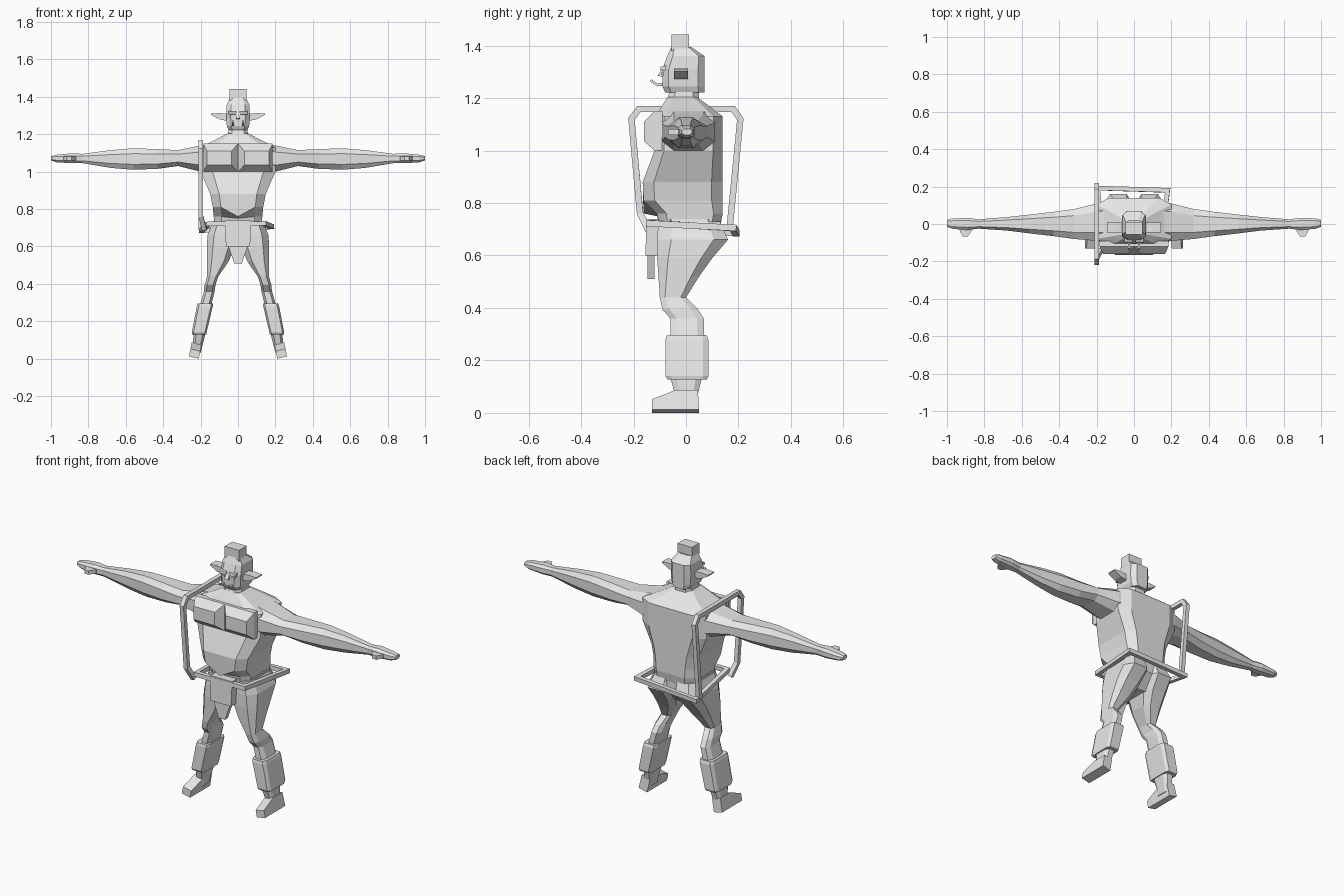
import bpy, bmesh, math
from mathutils import Vector

grey = bpy.data.materials.new("plain grey")
grey.diffuse_color = (0.8, 0.8, 0.8, 1)


def finish(name, bm, mirror=False):
    """Turn a bmesh into an object, adding a mirrored copy if asked."""
    if mirror:
        copy = bmesh.ops.duplicate(bm, geom=bm.verts[:] + bm.edges[:] + bm.faces[:])
        for v in copy["geom"]:
            if isinstance(v, bmesh.types.BMVert):
                v.co.x = -v.co.x
    bmesh.ops.recalc_face_normals(bm, faces=bm.faces[:])
    me = bpy.data.meshes.new(name)
    bm.to_mesh(me)
    bm.free()
    me.materials.append(grey)
    ob = bpy.data.objects.new(name, me)
    bpy.context.collection.objects.link(ob)
    return ob


def skin(bm, rings):
    """Join rings of points with quads and close both ends."""
    loops = [[bm.verts.new(p) for p in r] for r in rings]
    n = len(loops[0])
    for a, b in zip(loops, loops[1:]):
        for i in range(n):
            bm.faces.new((a[i], a[(i + 1) % n], b[(i + 1) % n], b[i]))
    bm.faces.new(loops[0][::-1])
    bm.faces.new(loops[-1])


def section(u0, u1, v0, v1, cu, cv):
    """Rectangle with cut corners; cu and cv are fractions of its size."""
    a, b = (u1 - u0) * cu, (v1 - v0) * cv
    return [(u0 + a, v0), ((u0 + u1) / 2, v0), (u1 - a, v0), (u1, v0 + b), (u1, v1 - b),
            (u1 - a, v1), (u0 + a, v1), (u0, v1 - b), (u0, v0 + b)]


def loft(name, rows, cu=0.2, cv=0.2, axis="z", mirror=False, dip=None):
    """Rows are (position, u0, u1, v0, v1) along the z or x axis."""
    rings = []
    for k, (t, *box) in enumerate(rows):
        ring = [(u, v, t) if axis == "z" else (t, u, v) for u, v in section(*box, cu, cv)]
        if dip and k in dip:
            x, y, z = ring[1]
            ring[1] = (x, y, z - dip[k])
        rings.append(ring)
    bm = bmesh.new()
    skin(bm, rings)
    return finish(name, bm, mirror)


def prism(name, points, x0, x1, mirror=False):
    """Side outline of (y, z) points extruded across x."""
    bm = bmesh.new()
    skin(bm, [[(x, y, z) for y, z in points] for x in (x0, x1)])
    return finish(name, bm, mirror)


def bar(name, points, r, closed=False, mirror=False):
    """Square bar following a path, with mitred corners."""
    pts = [Vector(p) for p in points]
    if closed:
        pts.append(pts[0])
    rings = []
    for i, p in enumerate(pts):
        a = pts[i] - pts[i - 1] if i else None
        b = pts[i + 1] - p if i + 1 < len(pts) else None
        if closed and a is None:
            a = pts[0] - pts[-2]
        if closed and b is None:
            b = pts[1] - pts[0]
        a, b = (a or b).normalized(), (b or a).normalized()
        d = (a + b).normalized()
        ref = Vector((0, 0, 1)) if closed else Vector((1, 0, 0))
        s = d.cross(ref).normalized()
        t = s.cross(d)
        w = r / max(0.5, d.dot(b))
        rings.append([p + s * w * i1 + t * r * j1
                      for i1, j1 in ((-1, -1), (1, -1), (1, 1), (-1, 1))])
    bm = bmesh.new()
    skin(bm, rings)
    return finish(name, bm, mirror)


# Torso with an overhanging belly that dips in the middle
loft("torso", [
    (0.71, -0.125, 0.125, -0.10, 0.13),
    (0.76, -0.13, 0.13, -0.11, 0.14),
    (0.81, -0.135, 0.135, -0.162, 0.14),
    (0.88, -0.148, 0.148, -0.165, 0.14),
    (1.0, -0.20, 0.20, -0.12, 0.14),
    (1.13, -0.20, 0.20, -0.115, 0.14),
    (1.165, -0.13, 0.13, -0.095, 0.095),
    (1.205, -0.055, 0.055, -0.07, 0.04)], 0.16, 0.14, dip={1: 0.01, 2: 0.05})

# Chest plates with sloping borders
bm = bmesh.new()
skin(bm, [[(x0, y, z0), (x1, y, z0), (x1, y, z1), (x0, y, z1)]
          for y, x0, x1, z0, z1 in ((-0.09, 0.0, 0.185, 1.0, 1.15),
                                   (-0.12, 0.0, 0.185, 1.0, 1.15),
                                   (-0.16, 0.034, 0.166, 1.035, 1.11))])
finish("chest_plates", bm, True)

# Arms and hands
loft("arms", [
    (0.12, -0.09, 0.12, 1.01, 1.16),
    (0.20, -0.09, 0.11, 1.0, 1.14),
    (0.32, -0.08, 0.08, 1.03, 1.115),
    (0.43, -0.065, 0.065, 1.015, 1.12),
    (0.56, -0.05, 0.05, 1.01, 1.125),
    (0.68, -0.035, 0.037, 1.02, 1.115),
    (0.83, -0.025, 0.025, 1.045, 1.095),
    (0.89, -0.032, 0.033, 1.045, 1.098),
    (0.97, -0.026, 0.03, 1.05, 1.09),
    (1.0, -0.015, 0.022, 1.06, 1.083)], 0.22, 0.25, "x", True)
bm = bmesh.new()
skin(bm, [[(x0, y, 1.06), (x1, y, 1.06), (x1, y, 1.082), (x0, y, 1.082)]
          for y, x0, x1 in ((-0.02, 0.865, 0.935), (-0.04, 0.87, 0.93), (-0.068, 0.89, 0.915))])
finish("thumbs", bm, True)

# Neck, head and topknot
loft("neck", [(1.19, -0.055, 0.055, -0.075, 0.05), (1.23, -0.05, 0.05, -0.06, 0.05)])
loft("head", [
    (1.222, -0.05, 0.05, -0.08, 0.07),
    (1.245, -0.06, 0.06, -0.09, 0.07),
    (1.31, -0.063, 0.063, -0.09, 0.07),
    (1.36, -0.06, 0.06, -0.072, 0.07),
    (1.395, -0.042, 0.042, -0.055, 0.02)], 0.2, 0.15)
prism("topknot", [(-0.055, 1.38), (0.01, 1.38), (0.012, 1.443), (-0.055, 1.443)], -0.045, 0.045)

# Pointed ears
bm = bmesh.new()
skin(bm, [[(x, -0.045, z0), (x, 0.008, z0), (x, 0.008, z1), (x, -0.045, z1)]
          for x, z0, z1 in ((0.05, 1.27, 1.308), (0.10, 1.28, 1.313), (0.145, 1.304, 1.31))])
finish("ears", bm, True)

# Face: brow, nose, eyes and tusks
prism("brow", [(-0.08, 1.305), (-0.099, 1.308), (-0.096, 1.32), (-0.075, 1.325)], 0.008, 0.05, True)
prism("nose", [(-0.085, 1.32), (-0.108, 1.285), (-0.085, 1.28)], -0.011, 0.011)
prism("eyes", [(-0.08, 1.288), (-0.093, 1.288), (-0.093, 1.297), (-0.08, 1.297)], 0.02, 0.042, True)
bar("tusks", [(0.027, -0.08, 1.253), (0.027, -0.11, 1.25), (0.027, -0.135, 1.268)], 0.005, mirror=True)

# Hips and legs
loft("hips", [
    (0.58, -0.06, 0.06, -0.09, 0.06),
    (0.66, -0.14, 0.14, -0.105, 0.13),
    (0.74, -0.13, 0.13, -0.105, 0.13)])
loft("legs", [
    (0.73, 0.01, 0.135, -0.105, 0.13),
    (0.66, 0.005, 0.163, -0.11, 0.16),
    (0.59, 0.02, 0.167, -0.11, 0.10),
    (0.52, 0.05, 0.166, -0.105, 0.05),
    (0.44, 0.105, 0.165, -0.10, 0.0),
    (0.395, 0.12, 0.178, -0.09, 0.045),
    (0.36, 0.125, 0.182, -0.06, 0.068),
    (0.28, 0.145, 0.205, -0.06, 0.07),
    (0.13, 0.175, 0.238, -0.058, 0.06),
    (0.07, 0.19, 0.242, -0.042, 0.045),
    (0.03, 0.2, 0.25, -0.05, 0.045)], 0.22, 0.2, mirror=True)
loft("shin_guards", [
    (0.295, 0.135, 0.215, -0.075, 0.08),
    (0.28, 0.135, 0.22, -0.078, 0.085),
    (0.14, 0.168, 0.247, -0.078, 0.085),
    (0.128, 0.17, 0.245, -0.07, 0.08)], 0.12, 0.12, mirror=True)

# Feet, leaning outwards with the legs
bm = bmesh.new()
outline = [(0.05, 0.0), (0.045, 0.075), (-0.04, 0.075), (-0.13, 0.04), (-0.13, 0.0)]
skin(bm, [[(x - 0.2 * z, y, max(z + dz, 0)) for y, z in outline]
          for x, dz in ((0.21, 0.0), (0.262, 0.012))])
finish("feet", bm, True)

# Loincloth with a tapering lower flap
bm = bmesh.new()
skin(bm, [[(-w, y0, z), (w, y0, z), (w, y1, z), (-w, y1, z)] for z, w, y0, y1 in (
    (0.74, 0.068, -0.15, -0.10), (0.60, 0.065, -0.155, -0.105))])
skin(bm, [[(-w, y0, z), (w, y0, z), (w, y1, z), (-w, y1, z)] for z, w, y0, y1 in (
    (0.61, 0.055, -0.146, -0.12), (0.51, 0.02, -0.146, -0.12))])
finish("loincloth", bm)

# Belt bar around the hips and the tall shoulder frame on one side
bar("belt", [(0.14, -0.14, 0.723), (0.18, 0.18, 0.705), (-0.195, 0.192, 0.685),
             (-0.16, -0.14, 0.72)], 0.012, closed=True)
bar("shoulder_frame", [(-0.18, -0.14, 0.69), (-0.198, -0.175, 0.76), (-0.2, -0.208, 1.12),
                       (-0.2, -0.18, 1.158), (-0.2, 0.18, 1.158), (-0.2, 0.207, 1.12),
                       (-0.198, 0.165, 0.69)], 0.012)
